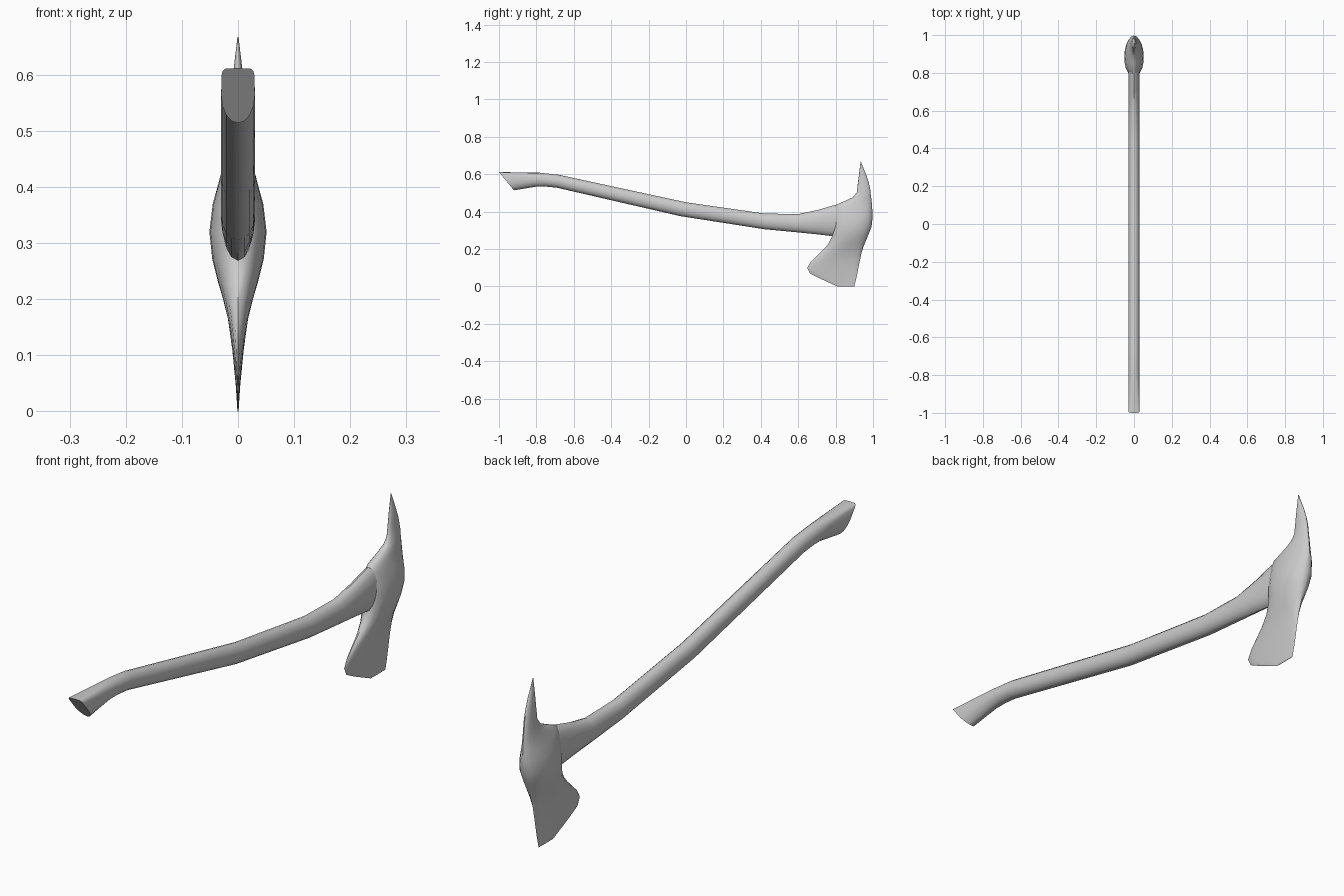
import bpy
import bmesh
from math import cos, sin, pi, radians, copysign
from mathutils import Vector

old = bpy.data.objects.get("Cube")
if old:
    bpy.data.objects.remove(old)

grey = bpy.data.materials.new("light grey")
grey.use_nodes = True
grey.diffuse_color = (0.6, 0.6, 0.6, 1)
grey.node_tree.nodes["Principled BSDF"].inputs["Base Color"].default_value = (0.6, 0.6, 0.6, 1)


def power(v, p):
    return copysign(abs(v) ** p, v) if abs(v) > 1e-6 else 0.0


def loft(name, stations, sides):
    """Skin oval rings; each station is (y, z of one edge, y, z of the other, half width, squareness)."""
    bm = bmesh.new()
    rings = []
    for y1, z1, y2, z2, half, p in stations:
        a, b = Vector((0, y1, z1)), Vector((0, y2, z2))
        mid, reach = (a + b) / 2, (a - b) / 2
        ring = []
        for i in range(sides):
            c, s = cos(2 * pi * i / sides), sin(2 * pi * i / sides)
            if c > 0:
                c, s = power(c, p), power(s, p)
            ring.append(bm.verts.new(mid + reach * c + Vector((half * s, 0, 0))))
        rings.append(ring)
    for lower, upper in zip(rings, rings[1:]):
        for i in range(sides):
            j = (i + 1) % sides
            bm.faces.new((lower[i], lower[j], upper[j], upper[i]))
    bm.faces.new(rings[0])
    bm.faces.new(rings[-1])
    bmesh.ops.recalc_face_normals(bm, faces=bm.faces)
    mesh = bpy.data.meshes.new(name)
    bm.to_mesh(mesh)
    bm.free()
    mesh.materials.append(grey)
    mesh.shade_smooth()
    mesh.set_sharp_from_angle(angle=radians(40))
    obj = bpy.data.objects.new(name, mesh)
    bpy.context.collection.objects.link(obj)
    return obj


# Handle: top edge, bottom edge; slanted flat-topped butt, end buried in the head
loft("handle", [
    (-1.00, .612, -.92, .514, .03, .3),
    (-.86, .609, -.80, .534, .03, .7),
    (-.78, .608, -.75, .534, .03, 1),
    (-.68, .597, -.69, .528, .03, 1),
    (0, .45, -.03, .376, .03, 1),
    (.42, .39, .42, .306, .03, 1),
    (.60, .387, .60, .289, .03, 1),
    (.70, .408, .70, .279, .03, 1),
    (.79, .434, .79, .268, .03, 1),
    (.88, .44, .88, .28, .03, 1),
], 16)

# Head: front edge, back edge; from the cutting edge up to the spike tip
loft("axe_head", [
    (.81, .00, .90, .00, .001, 1),
    (.715, .043, .912, .05, .004, 1),
    (.662, .07, .919, .085, .007, 1),
    (.648, .10, .925, .117, .010, 1),
    (.665, .13, .931, .145, .014, 1),
    (.69, .155, .937, .175, .018, 1),
    (.73, .193, .948, .21, .027, 1),
    (.758, .224, .96, .24, .036, 1),
    (.78, .265, .977, .28, .046, .9),
    (.788, .32, .992, .32, .051, .8),
    (.79, .37, .998, .37, .045, .8),
    (.79, .41, .996, .41, .034, .8),
    (.796, .434, .994, .44, .027, .9),
    (.85, .457, .991, .47, .021, 1),
    (.892, .477, .988, .49, .018, 1),
    (.913, .503, .985, .52, .015, 1),
    (.918, .545, .976, .56, .012, 1),
    (.925, .60, .962, .60, .009, 1),
    (.933, .667, .935, .667, .001, 1),
], 20)
